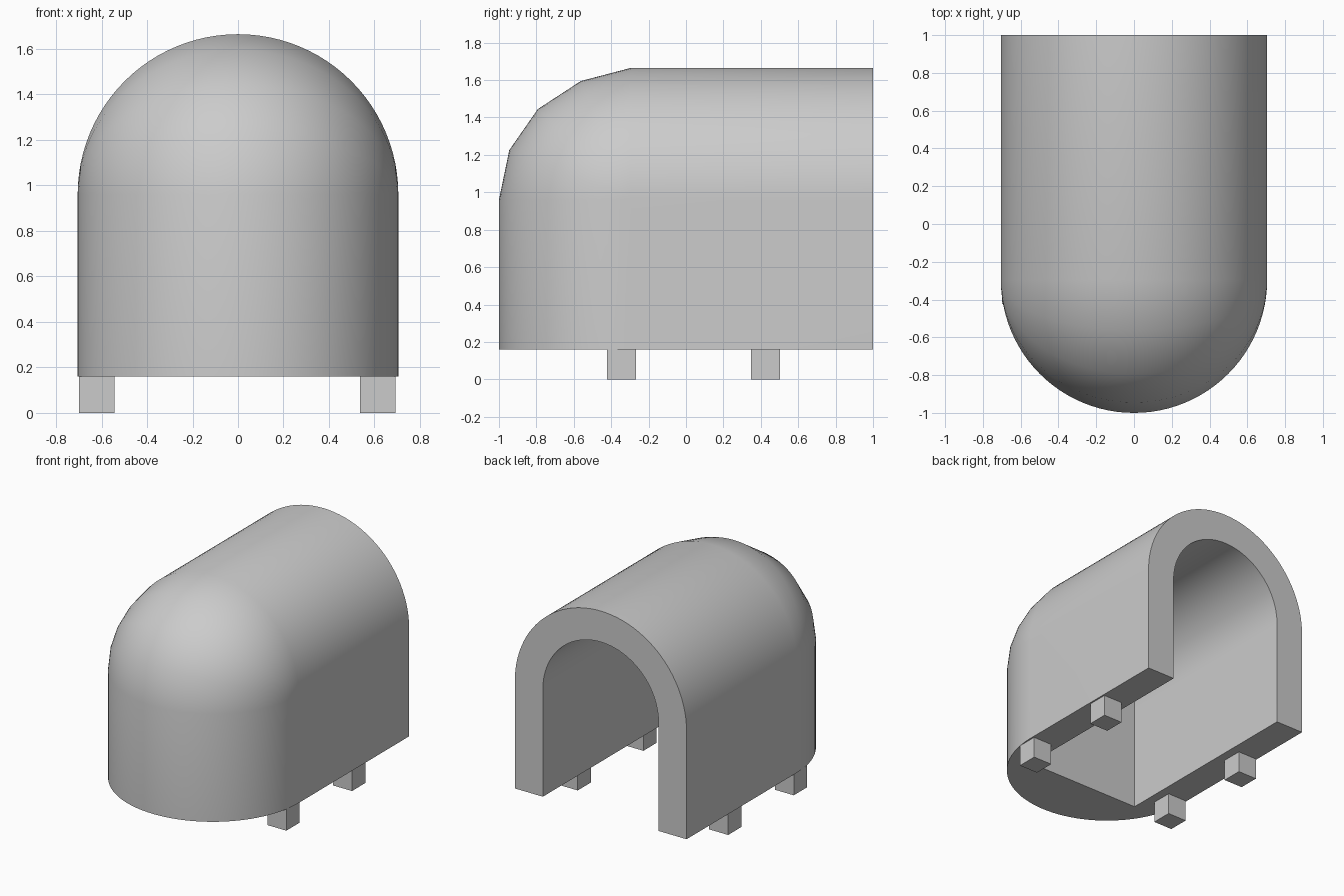
import bpy, bmesh
from math import sin, cos, pi

if "Cube" in bpy.data.objects:
    bpy.data.objects.remove(bpy.data.objects["Cube"])

R, INNER = 0.705, 0.475              # outer and inner arch radius
BASE, SPRING = 0.16, 0.96            # underside and arch spring height
NOSE, BACK, CAVITY_END = -0.295, 1.0, -0.56
N = 48

grey = bpy.data.materials.new("plain grey")
grey.use_nodes = True
grey.diffuse_color = (0.6, 0.6, 0.6, 1)
grey.node_tree.nodes["Principled BSDF"].inputs["Base Color"].default_value = (0.6, 0.6, 0.6, 1)


def finish(bm, name):
    bmesh.ops.remove_doubles(bm, verts=bm.verts, dist=0.0005)
    bmesh.ops.recalc_face_normals(bm, faces=bm.faces)
    mesh = bpy.data.meshes.new(name)
    bm.to_mesh(mesh)
    bm.free()
    mesh.materials.append(grey)
    obj = bpy.data.objects.new(name, mesh)
    bpy.context.collection.objects.link(obj)
    return obj


def arch(bm, r, y, bottom):
    """Round-topped outline in the xz plane."""
    pts = [(r * cos(pi * i / N), y, SPRING + r * sin(pi * i / N)) for i in range(N + 1)]
    return [bm.verts.new(p) for p in [(r, y, bottom)] + pts + [(-r, y, bottom)]]


# Solid body: rounded front wall, faceted dome and barrel roof
bm = bmesh.new()
dome = [(0.705, 0), (0.65, 0.265), (0.497, 0.485), (0.267, 0.635), (0, 0.705)]
rows = [(NOSE, BASE, R, 0)] + [(NOSE, SPRING, a, b) for a, b in dome] + [(BACK, SPRING, 0, R)]
grid = [[bm.verts.new((R * cos(pi * i / N), y - a * sin(pi * i / N), z + b * sin(pi * i / N)))
         for i in range(N + 1)] for y, z, a, b in rows]
# The dome meridians meet in one point at each side
for end in (0, N):
    pole = grid[1][end]
    for row in grid[2:-1]:
        bm.verts.remove(row[end])
        row[end] = pole
for low, high in zip(grid, grid[1:]):
    for i in range(N):
        corners = list(dict.fromkeys((low[i], low[i + 1], high[i + 1], high[i])))
        bm.faces.new(corners)
feet = [bm.verts.new((s * R, BACK, BASE)) for s in (1, -1)]
for foot, end in zip(feet, (0, N)):
    bm.faces.new((grid[0][end], grid[1][end], grid[-1][end], foot))
bm.faces.new([feet[0]] + grid[-1] + [feet[1]])
bm.faces.new([feet[0]] + grid[0] + [feet[1]])
body = finish(bm, "shelter_body")

# Arched cavity, open at the back and underneath
bm = bmesh.new()
front = arch(bm, INNER, CAVITY_END, 0)
rear = arch(bm, INNER, BACK + 0.2, 0)
for i in range(len(front)):
    j = (i + 1) % len(front)
    bm.faces.new((front[i], front[j], rear[j], rear[i]))
bm.faces.new(front)
bm.faces.new(rear)
cutter = finish(bm, "cavity_cutter")
cutter.hide_render = True

cut = body.modifiers.new("cavity", "BOOLEAN")
cut.operation = "DIFFERENCE"
cut.solver = "EXACT"
cut.object = cutter
bpy.ops.object.select_all(action="DESELECT")
bpy.context.view_layer.objects.active = body
body.select_set(True)
bpy.ops.object.modifier_apply(modifier=cut.name)
bpy.data.objects.remove(cutter)
bpy.ops.object.shade_smooth_by_angle(angle=pi / 6)

# Four small block feet
for side, x in (("left", 0.615), ("right", -0.62)):
    for place, y in (("front", -0.345), ("back", 0.425)):
        bm = bmesh.new()
        bmesh.ops.create_cube(bm, size=1)
        for v in bm.verts:
            v.co = (x + v.co.x * 0.156, y + v.co.y * 0.156, BASE * (v.co.z + 0.5))
        finish(bm, f"{place}_{side}_foot")
